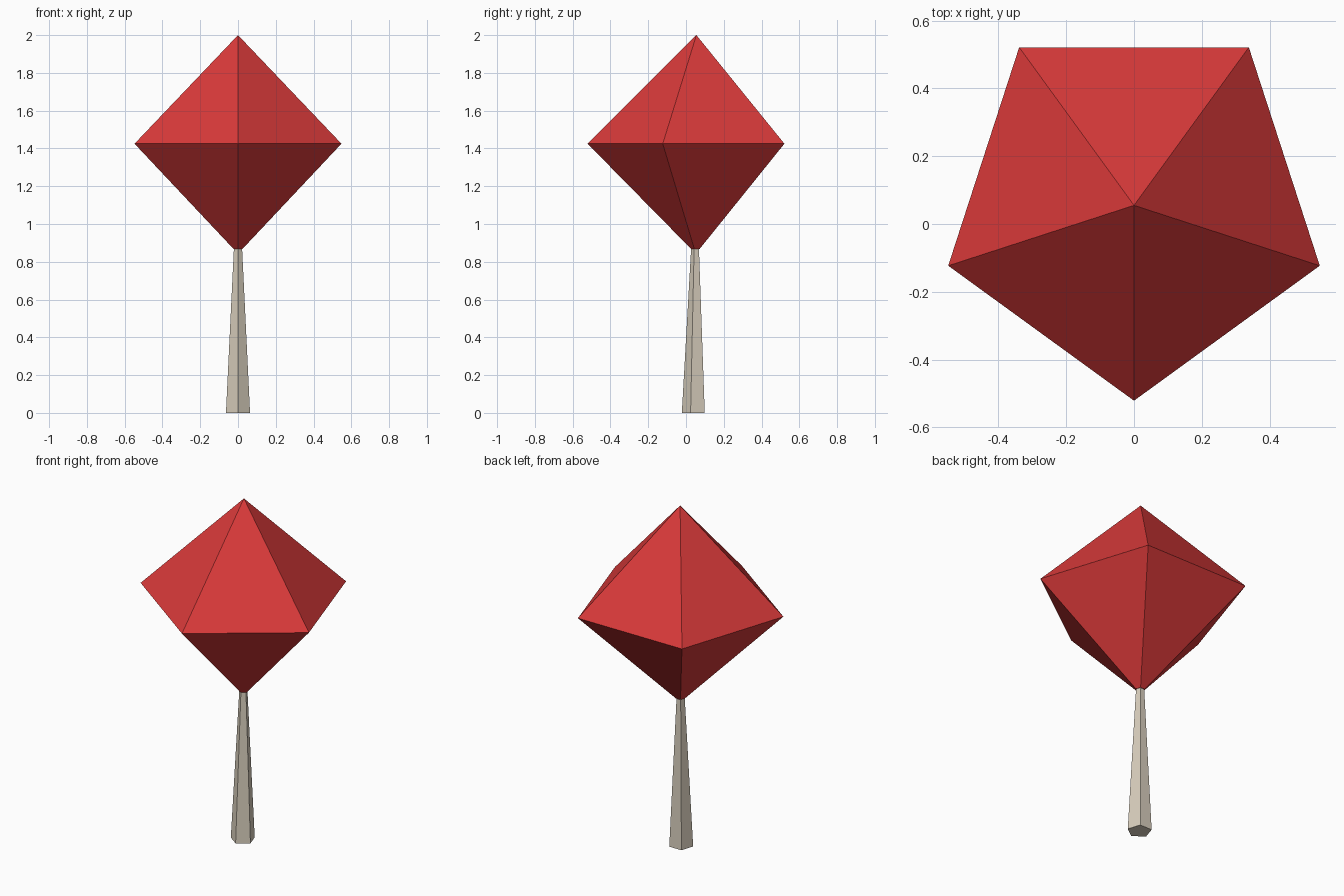
import bpy
import bmesh
from math import sin, cos, tau

SIDES = 5

cube = bpy.data.objects.get("Cube")
if cube:
    bpy.data.objects.remove(cube, do_unlink=True)


def make_material(name, colour):
    mat = bpy.data.materials.new(name)
    mat.use_nodes = True
    mat.diffuse_color = colour
    mat.node_tree.nodes["Principled BSDF"].inputs["Base Color"].default_value = colour
    return mat


def make_part(name, rings, mat):
    """Stack pentagons given as (centre y, z, radius); radius 0 makes a point."""
    bm = bmesh.new()
    loops = []
    for y, z, r in rings:
        if r == 0:
            loops.append([bm.verts.new((0, y, z))] * SIDES)
        else:
            angles = [tau * i / SIDES for i in range(SIDES)]
            # One corner of each ring points to the front
            loops.append([bm.verts.new((r * sin(a), y - r * cos(a), z)) for a in angles])
    for low, high in zip(loops, loops[1:]):
        for i in range(SIDES):
            j = (i + 1) % SIDES
            corners = [low[i], low[j], high[j], high[i]]
            bm.faces.new(list(dict.fromkeys(corners)))
    # Close the open ends
    for loop, (y, z, r) in zip((loops[0], loops[-1]), (rings[0], rings[-1])):
        if r > 0:
            bm.faces.new(loop)
    bmesh.ops.recalc_face_normals(bm, faces=bm.faces)
    mesh = bpy.data.meshes.new(name)
    bm.to_mesh(mesh)
    bm.free()
    mesh.materials.append(mat)
    obj = bpy.data.objects.new(name, mesh)
    bpy.context.collection.objects.link(obj)
    return obj


red = make_material("foliage red", (0.70, 0.042, 0.042, 1))
bark = make_material("pale bark", (0.69, 0.62, 0.51, 1))

# Tapered trunk
make_part("trunk", [(0.045, 0, 0.067), (0.05, 0.868, 0.023)], bark)

# Faceted crown
make_part("crown", [(0.052, 0.868, 0.025), (0.055, 1.425, 0.576), (0.055, 2, 0)], red)
